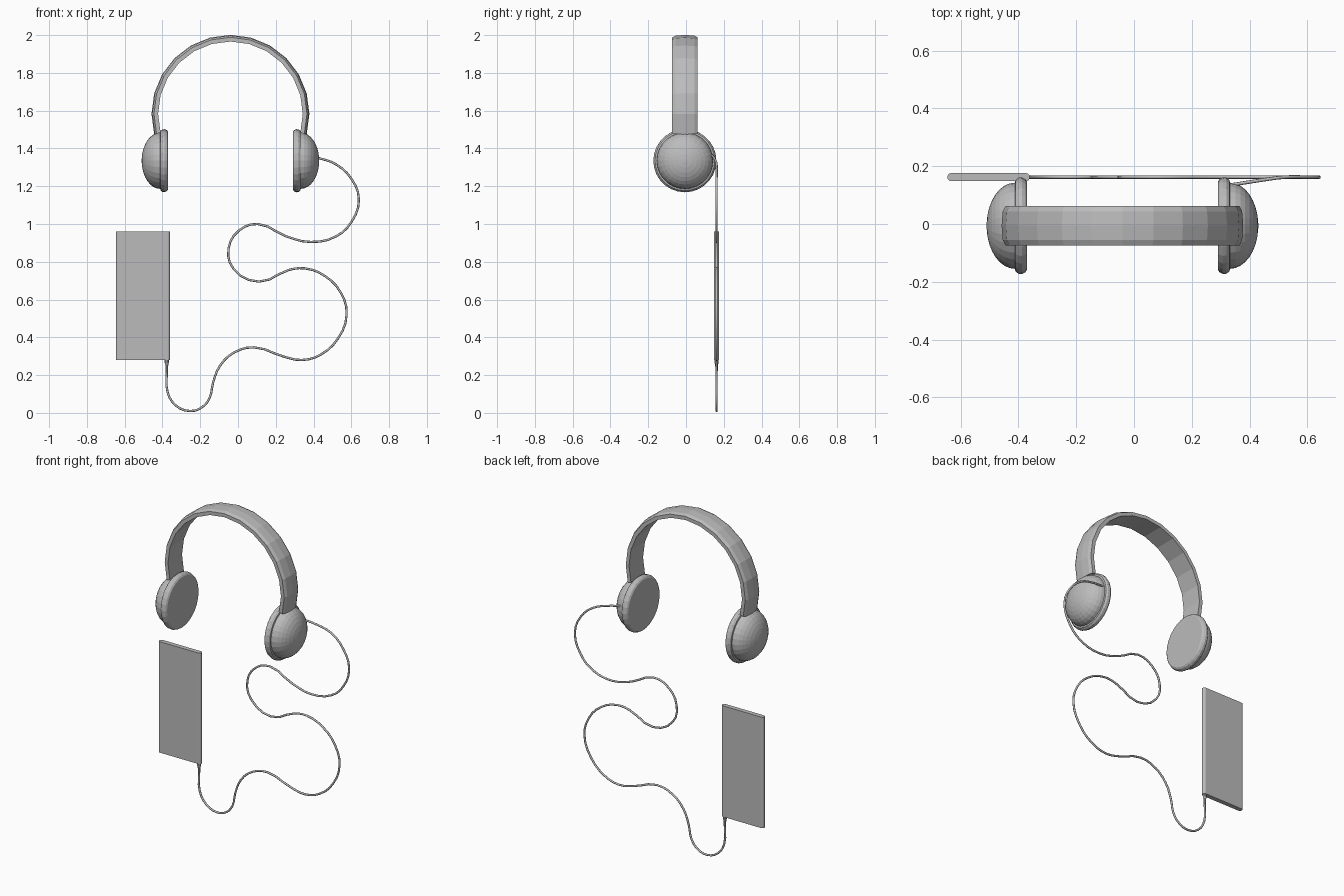
import bpy, bmesh, math
from mathutils import Vector, Matrix

default = bpy.data.objects.get("Cube")
if default:
    bpy.data.objects.remove(default, do_unlink=True)

grey = bpy.data.materials.new("plain grey")
grey.use_nodes = True
COLOUR = (0.5, 0.5, 0.5, 1)
grey.diffuse_color = COLOUR
grey.node_tree.nodes["Principled BSDF"].inputs["Base Color"].default_value = COLOUR

MID_X = -0.04   # symmetry plane of the headset
MID_Y = -0.006
CABLE_Y = 0.162


def finish(name, bm):
    bmesh.ops.recalc_face_normals(bm, faces=bm.faces)
    mesh = bpy.data.meshes.new(name)
    bm.to_mesh(mesh)
    bm.free()
    mesh.materials.append(grey)
    obj = bpy.data.objects.new(name, mesh)
    bpy.context.collection.objects.link(obj)
    return obj


def loft(name, rings):
    """Skin a list of closed rings and cap both ends."""
    bm = bmesh.new()
    loops = [[bm.verts.new(p) for p in ring] for ring in rings]
    n = len(loops[0])
    for a, b in zip(loops, loops[1:]):
        for i in range(n):
            j = (i + 1) % n
            bm.faces.new((a[i], a[j], b[j], b[i]))
    bm.faces.new(loops[0])
    bm.faces.new(loops[-1])
    return finish(name, bm)


# Headband: crowned strip swept round an arc
section = [(-0.068, 0.383), (-0.068, 0.405), (-0.05, 0.414), (0, 0.418),
           (0.05, 0.414), (0.068, 0.405), (0.068, 0.383)]
rings = []
for k in range(15):
    a = math.radians(-15 + 15 * k)
    rings.append([(MID_X + r * math.cos(a), MID_Y + y, 1.583 + r * math.sin(a))
                  for y, r in section])
loft("headband", rings)

# Ear cups: flat pad with rounded rim, then a shallow dome outward
profile = [(0, 0.152), (0.006, 0.161), (0.018, 0.167), (0.03, 0.166),
           (0.04, 0.158), (0.042, 0.149)]
for k in range(1, 9):
    t = math.radians(10.8 * k)
    profile.append((0.042 + 0.098 * math.sin(t), 0.149 * math.cos(t)))
SIDES = 28
for name, side in (("left_ear_cup", 1), ("right_ear_cup", -1)):
    rings = []
    for d, r in profile:
        rings.append([(MID_X + side * (0.33 + d),
                       MID_Y + r * math.cos(math.tau * i / SIDES),
                       1.335 + r * math.sin(math.tau * i / SIDES))
                      for i in range(SIDES)])
    loft(name, rings)

# Player: thin slab with rounded long edges
bm = bmesh.new()
size = Matrix.Diagonal((0.285, 0.028, 0.68, 1))
bmesh.ops.create_cube(bm, size=1, matrix=Matrix.Translation((-0.503, CABLE_Y, 0.62)) @ size)
upright = [e for e in bm.edges if abs(e.verts[0].co.z - e.verts[1].co.z) > 0.5]
bmesh.ops.bevel(bm, geom=upright, offset=0.0135, segments=5, profile=0.5, affect='EDGES')
finish("player", bm)

# Plug sleeve under the player
rings = []
for z, r in ((0.285, 0.011), (0.265, 0.011), (0.255, 0.008), (0.215, 0.006)):
    rings.append([(-0.377 + r * math.cos(math.tau * i / 10),
                   CABLE_Y + r * math.sin(math.tau * i / 10), z) for i in range(10)])
loft("plug", rings)

# Cable: winding curve from the left cup to the plug
path = [(0.52, 1.315), (0.60, 1.24), (0.64, 1.13), (0.60, 1.01), (0.52, 0.935),
        (0.385, 0.905), (0.255, 0.935), (0.105, 1.0), (0.005, 0.965), (-0.05, 0.87),
        (-0.025, 0.765), (0.11, 0.695), (0.27, 0.757), (0.355, 0.765), (0.46, 0.725),
        (0.545, 0.635), (0.575, 0.52), (0.53, 0.395), (0.44, 0.31), (0.34, 0.28),
        (0.245, 0.297), (0.085, 0.347), (-0.02, 0.32), (-0.095, 0.25), (-0.132, 0.16),
        (-0.15, 0.08), (-0.19, 0.03), (-0.255, 0.01), (-0.33, 0.04), (-0.373, 0.11),
        (-0.377, 0.22)]
points = [Vector((0.335, 0.135, 1.365)), Vector((0.43, 0.15, 1.348))]
points += [Vector((x, CABLE_Y, z)) for x, z in path]
curve = bpy.data.curves.new("cable", 'CURVE')
curve.dimensions = '3D'
curve.resolution_u = 3
curve.bevel_depth = 0.006
curve.bevel_resolution = 2
curve.use_fill_caps = True
spline = curve.splines.new('BEZIER')
spline.bezier_points.add(len(points) - 1)
for bp, p in zip(spline.bezier_points, points):
    bp.co = p
    bp.handle_left_type = bp.handle_right_type = 'AUTO'
curve.materials.append(grey)
cable = bpy.data.objects.new("cable", curve)
bpy.context.collection.objects.link(cable)
